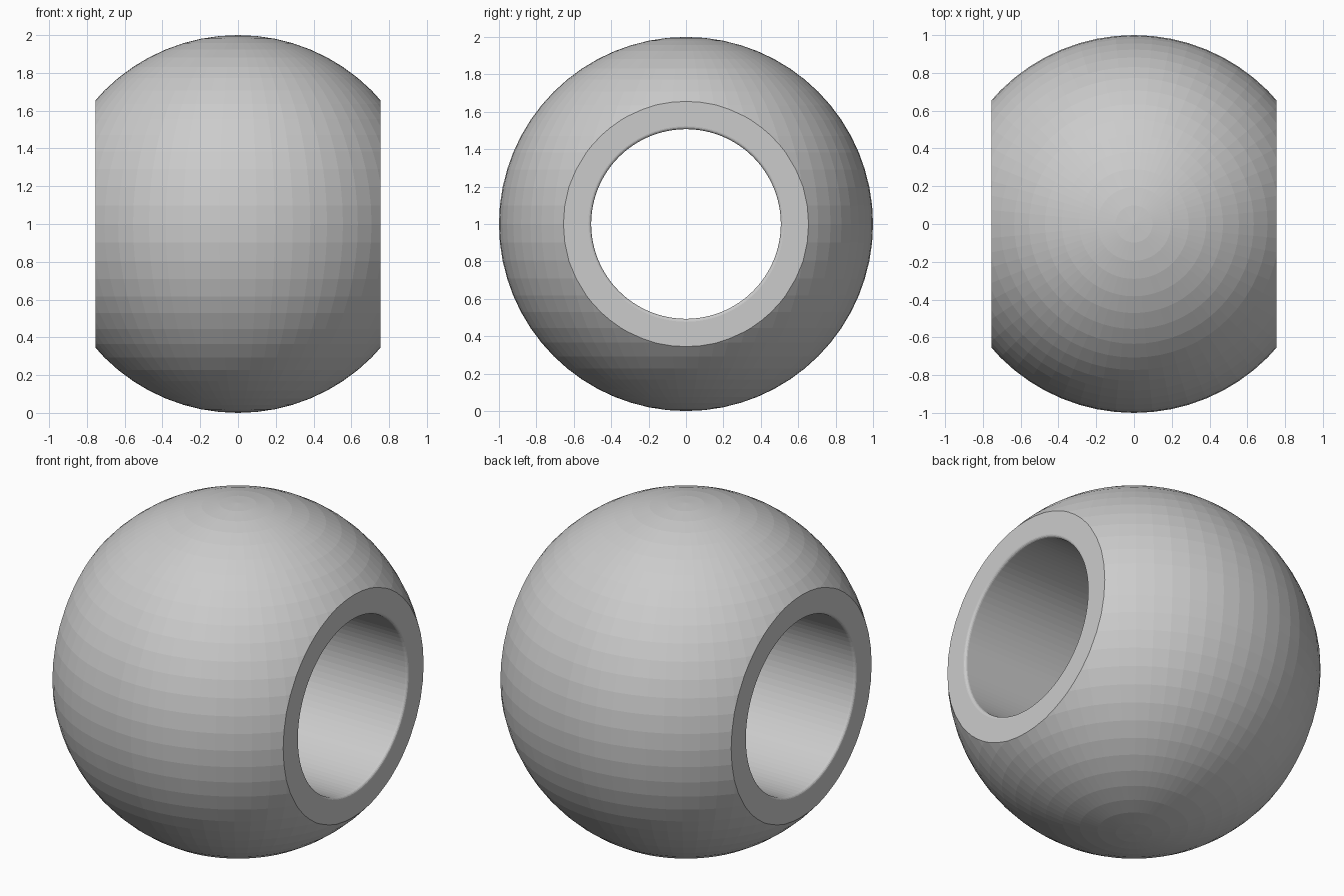
import bpy, bmesh, math
from mathutils import Matrix

if "Cube" in bpy.data.objects:
    bpy.data.objects.remove(bpy.data.objects["Cube"])

HALF_W = 0.754     # half width between the flat ends
BORE_R = 0.507     # radius of the through hole
ROUND = 0.016      # small rounding at the mouth of the hole


def make_object(name, bm):
    bmesh.ops.recalc_face_normals(bm, faces=bm.faces)
    mesh = bpy.data.meshes.new(name)
    bm.to_mesh(mesh)
    bm.free()
    obj = bpy.data.objects.new(name, mesh)
    bpy.context.collection.objects.link(obj)
    return obj


# Ball with two flat ends
bm = bmesh.new()
bmesh.ops.create_uvsphere(bm, u_segments=64, v_segments=32, radius=1.0,
                          matrix=Matrix.Translation((0, 0, 1)))
for side in (1, -1):
    cut = bmesh.ops.bisect_plane(
        bm, geom=bm.verts[:] + bm.edges[:] + bm.faces[:], dist=1e-6,
        plane_co=(side * HALF_W, 0, 1), plane_no=(side, 0, 0), clear_outer=True)
    rim = [e for e in cut["geom_cut"] if isinstance(e, bmesh.types.BMEdge)]
    bmesh.ops.holes_fill(bm, edges=rim, sides=0)
ball = make_object("bored_ball", bm)

# Bore cutter: turned profile with flared, rounded mouths
half = [(HALF_W - ROUND + ROUND * math.sin(a), BORE_R + ROUND * (1 - math.cos(a)))
        for a in (math.radians(d) for d in (0, 22.5, 45, 67.5, 90))]
half.append((1.2, BORE_R + ROUND))
profile = [(-x, r) for x, r in reversed(half)] + half
SEG = 96
bm = bmesh.new()
rings = [[bm.verts.new((x, r * math.cos(2 * math.pi * i / SEG),
                        1 + r * math.sin(2 * math.pi * i / SEG))) for i in range(SEG)]
         for x, r in profile]
for a, b in zip(rings, rings[1:]):
    for i in range(SEG):
        j = (i + 1) % SEG
        bm.faces.new((a[i], a[j], b[j], b[i]))
bm.faces.new(rings[0])
bm.faces.new(rings[-1])
cutter = make_object("bore_cutter", bm)
cutter.hide_render = True

# Drill the hole, then discard the cutter
mod = ball.modifiers.new("bore", "BOOLEAN")
mod.operation = "DIFFERENCE"
mod.solver = "EXACT"
mod.object = cutter
bpy.context.view_layer.objects.active = ball
ball.select_set(True)
bpy.ops.object.modifier_apply(modifier=mod.name)
bpy.data.objects.remove(cutter)
